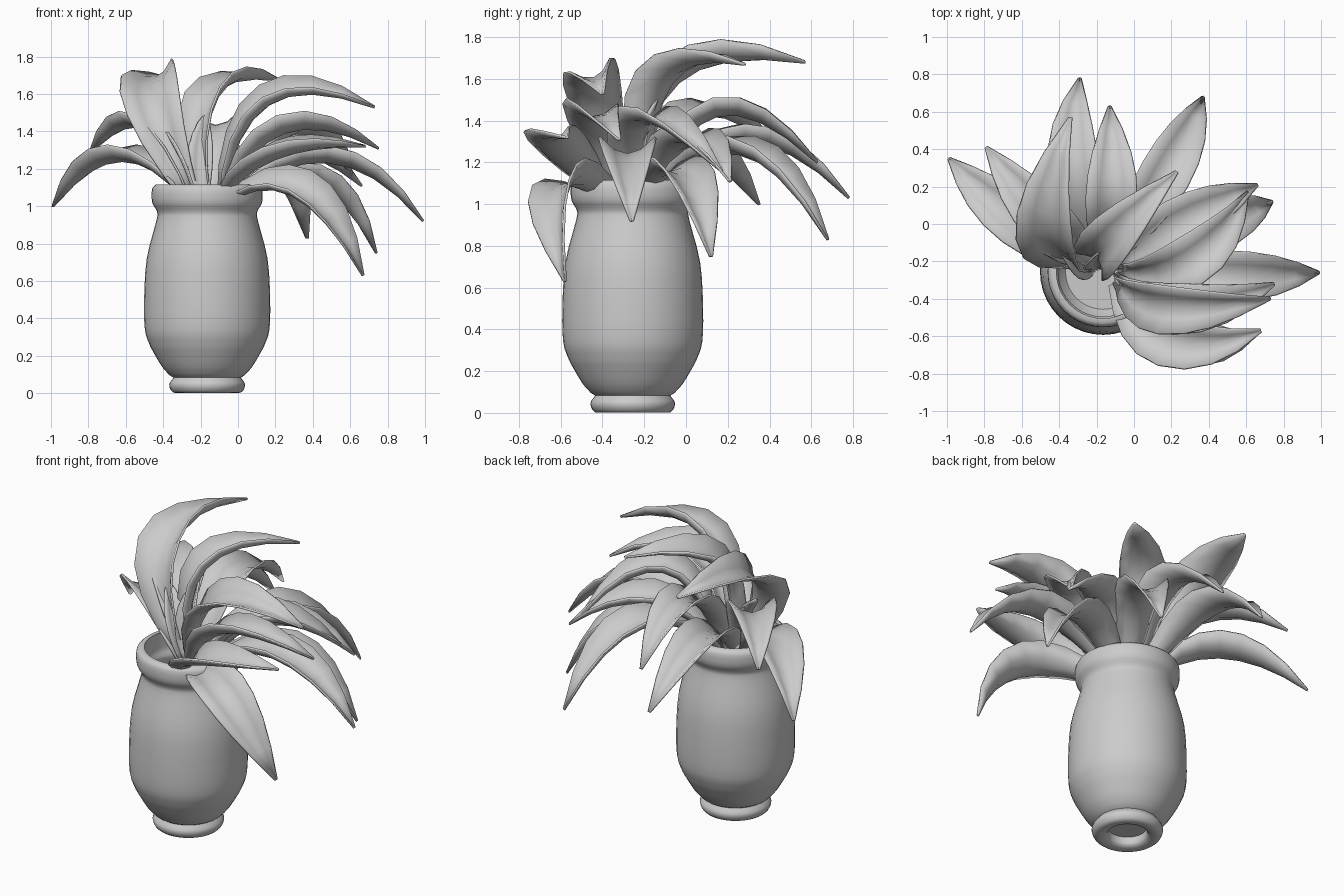
import bpy, bmesh, math
from mathutils import Vector

if "Cube" in bpy.data.objects:
    bpy.data.objects.remove(bpy.data.objects["Cube"])

CX, CY = -0.165, -0.255     # vase axis


def finish(name, bm, angle):
    mesh = bpy.data.meshes.new(name)
    bmesh.ops.recalc_face_normals(bm, faces=bm.faces)
    bm.to_mesh(mesh)
    bm.free()
    ob = bpy.data.objects.new(name, mesh)
    bpy.context.collection.objects.link(ob)
    bpy.ops.object.select_all(action='DESELECT')
    ob.select_set(True)
    bpy.context.view_layer.objects.active = ob
    bpy.ops.object.shade_smooth_by_angle(angle=math.radians(angle))
    return ob


def smooth(pts, steps=3):
    """Catmull-Rom refinement of a 2D profile."""
    v = [Vector(p) for p in pts]
    v = [v[0] * 2 - v[1]] + v + [v[-1] * 2 - v[-2]]
    out = []
    for a, b, c, d in zip(v, v[1:], v[2:], v[3:]):
        for k in range(steps):
            u = k / steps
            out.append(0.5 * (2 * b + (c - a) * u + (2 * a - 5 * b + 4 * c - d) * u * u
                              + (3 * b - a - 3 * c + d) * u ** 3))
    return out + [v[-2]]


def lathe(name, profile, segs=40):
    bm = bmesh.new()
    rings = []
    for r, z in profile:
        rings.append([bm.verts.new((CX + r * math.cos(2 * math.pi * i / segs),
                                    CY + r * math.sin(2 * math.pi * i / segs), z))
                      for i in range(segs)])
    for a, b in zip(rings, rings[1:]):
        for i in range(segs):
            j = (i + 1) % segs
            bm.faces.new((a[i], a[j], b[j], b[i]))
    bm.faces.new(rings[0])
    bm.faces.new(rings[-1])
    return finish(name, bm, 50)


# vase: hollow foot ring, belly, neck and rolled lip, then an inset inner wall
foot = smooth([(.11, .06), (.12, .012), (.18, .003), (.203, .045), (.18, .083)])
body = smooth([(.2, .095), (.24, .14), (.288, .22), (.31, .265), (.333, .34), (.337, .5),
               (.323, .72), (.272, .92), (.268, .97), (.294, 1.02), (.295, 1.09),
               (.275, 1.115)])
inside = [(min(r - .025, .255 if z > .9 else 1), z) for r, z in reversed(body) if z > .11]
lathe("vase", [tuple(p) for p in foot + body] + inside)


def leaf(name, mid, tip, width=.27, roll=0):
    """Arching blade through root, mid and tip, with a gutter cross-section."""
    mid, tip = Vector(mid), Vector(tip)
    root = Vector((CX, CY, 1.0))
    off = Vector((mid.x - CX, mid.y - CY, 0))
    root += off.normalized() * min(.08, off.length * .4)
    # quadratic arc passing through mid
    d1, d2 = (mid - root).length, (tip - mid).length
    tm = d1 / (d1 + d2)
    ctrl = (mid - root * (1 - tm) ** 2 - tip * tm ** 2) / (2 * tm * (1 - tm))
    flat = Vector((tip.x - root.x, tip.y - root.y, 0)).normalized()
    side0 = Vector((-flat.y, flat.x, 0))
    ca, sa = math.cos(math.radians(roll)), math.sin(math.radians(roll))
    bm = bmesh.new()
    rows = []
    n = 8
    for k in range(n + 1):
        t = k / n
        c = root * (1 - t) ** 2 + ctrl * (2 * t * (1 - t)) + tip * t * t
        tan = ((ctrl - root) * (1 - t) + (tip - ctrl) * t).normalized()
        side = (side0 - tan * side0.dot(tan)).normalized()
        up = tan.cross(side)
        side, up = side * ca + up * sa, up * ca - side * sa
        # narrow stalk, widest past the middle, pointed tip
        w = max(.05, math.sin(math.pi * (.06 + .94 * t ** 1.1)) ** .85)
        h = width / 2 * w
        rows.append([bm.verts.new(c + side * (h * s) + up * (h * (.62 * s * s - .26)))
                     for s in (-1, -.5, 0, .5, 1)])
    for a, b in zip(rows, rows[1:]):
        for i in range(4):
            bm.faces.new((a[i], a[i + 1], b[i + 1], b[i]))
    ob = finish(name, bm, 60)
    mod = ob.modifiers.new("thickness", 'SOLIDIFY')
    mod.thickness = .012
    mod.offset = 0


# leaves, grouped by side: a point halfway along the midrib, the tip, the roll
LEFT = [((-.56, -.03, 1.27), (-.99, .35, 1.0), 0),
        ((-.49, .04, 1.45), (-.79, .41, 1.29), 0)]
BACK = [((-.32, .25, 1.33), (-.29, .78, 1.03), 0),
        ((-.12, .15, 1.46), (-.13, .63, 1.2), 0),
        ((.13, .2, 1.28), (.37, .68, .83), 0),
        ((-.15, -.11, 1.61), (.23, .28, 1.67), -8)]
RIGHT = [((.22, -.01, 1.31), (.66, .21, 1.11), 0),
         ((.34, -.05, 1.18), (.74, .12, .75), 0),
         ((.3, -.2, 1.42), (.61, .17, 1.16), 0),
         ((.49, -.28, 1.27), (.99, -.26, .92), 0)]
FRONT = [((.25, -.46, 1.43), (.75, -.32, 1.31), -6),
         ((.2, -.45, 1.6), (.73, -.4, 1.53), 18),
         ((.2, -.63, 1.29), (.68, -.57, 1.32), 8),
         ((.26, -.58, 1.12), (.67, -.58, .63), 25)]
for side, group in (("left", LEFT), ("back", BACK), ("right", RIGHT), ("front", FRONT)):
    for i, (mid, tip, roll) in enumerate(group):
        leaf("%s_leaf_%d" % (side, i + 1), mid, tip, .27, roll)

# tallest leaf and two short young leaves in the middle
leaf("tall_leaf", (-.47, -.04, 1.63), (-.34, .57, 1.68), .31, -18)
leaf("young_leaf_1", (-.2, -.22, 1.27), (-.17, -.14, 1.5), .13)
leaf("young_leaf_2", (-.28, -.22, 1.25), (-.4, -.12, 1.42), .13)
